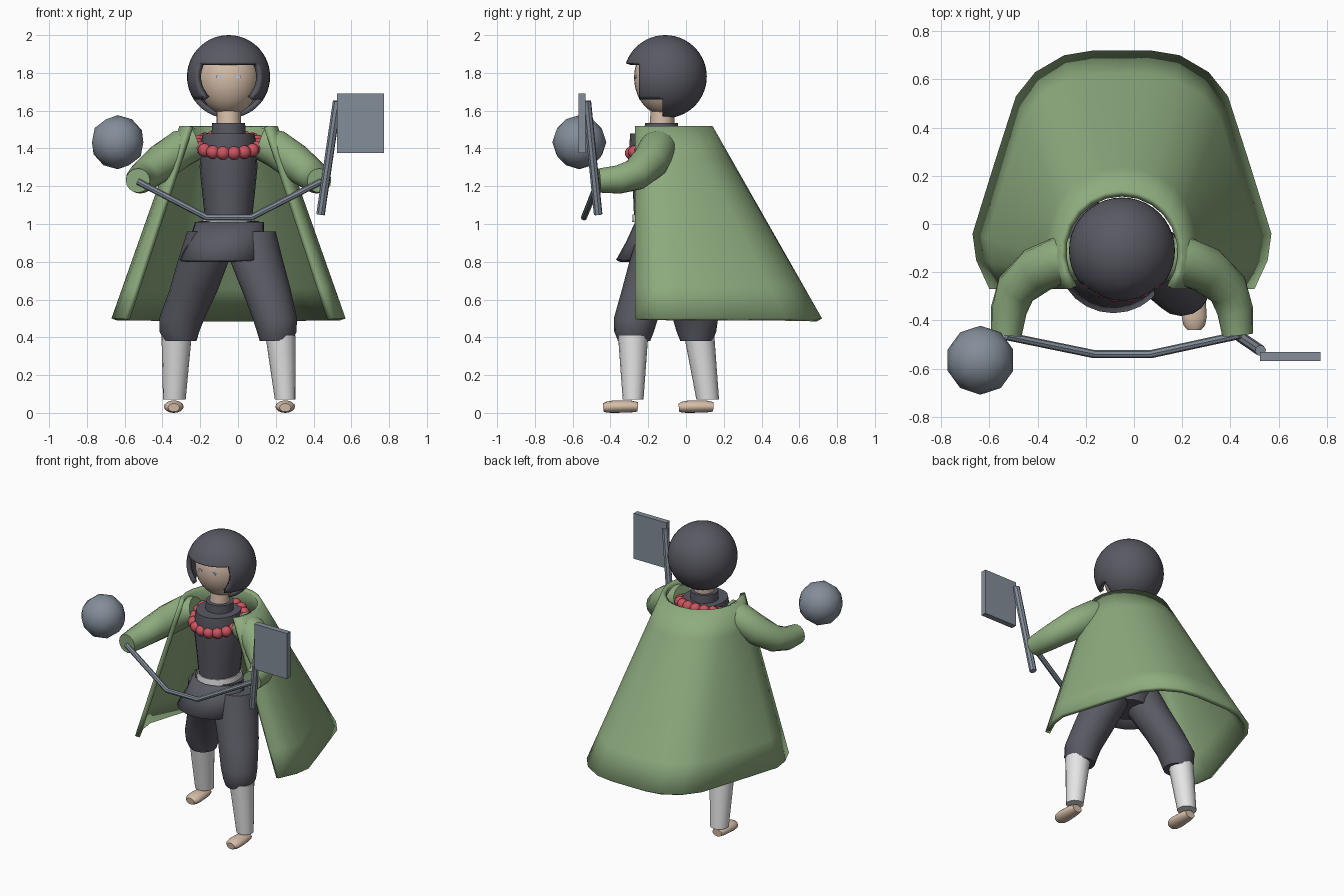
import bpy, bmesh, math
from mathutils import Vector

if "Cube" in bpy.data.objects:
    bpy.data.objects.remove(bpy.data.objects["Cube"])

CX = -0.05  # body centre line


def material(name, rgb):
    m = bpy.data.materials.new(name)
    m.use_nodes = True
    m.diffuse_color = (*rgb, 1)
    bsdf = m.node_tree.nodes["Principled BSDF"]
    bsdf.inputs["Base Color"].default_value = (*rgb, 1)
    bsdf.inputs["Roughness"].default_value = 0.8
    return m


DARK = material("charcoal cloth", (0.10, 0.10, 0.125))
GREEN = material("moss green", (0.27, 0.41, 0.21))
SKIN = material("skin", (0.68, 0.52, 0.40))
WHITE = material("white wrap", (0.78, 0.78, 0.78))
RED = material("red bead", (0.60, 0.09, 0.115))
STEEL = material("blue steel", (0.23, 0.27, 0.32))
EYE = material("pale blue", (0.50, 0.60, 0.70))


def finish(name, bm, mat, smooth=True, closed=True):
    if closed:
        bmesh.ops.recalc_face_normals(bm, faces=bm.faces[:])
    mesh = bpy.data.meshes.new(name)
    bm.to_mesh(mesh)
    bm.free()
    mesh.materials.append(mat)
    ob = bpy.data.objects.new(name, mesh)
    bpy.context.collection.objects.link(ob)
    if smooth:
        bpy.ops.object.select_all(action='DESELECT')
        ob.select_set(True)
        bpy.context.view_layer.objects.active = ob
        bpy.ops.object.shade_smooth_by_angle(angle=math.radians(40))
    return ob


def loft(name, rings, mat, sides=16, level=False):
    """Skin rings (x, y, z, radius[, second radius]) along a path; level keeps rings flat."""
    bm = bmesh.new()
    pts = [Vector(r[:3]) for r in rings]
    rows = []
    for i, r in enumerate(rings):
        u, v = Vector((1, 0, 0)), Vector((0, 1, 0))
        if not level:
            a, b = pts[max(i - 1, 0)], pts[min(i + 1, len(pts) - 1)]
            t = (b - a).normalized()
            u = t.cross(Vector((0, 0, 1))).normalized()
            v = u.cross(t)
        angles = [math.tau * k / sides for k in range(sides)]
        rows.append([bm.verts.new(pts[i] + u * r[3] * math.cos(a) + v * r[-1] * math.sin(a))
                     for a in angles])
    for low, high in zip(rows, rows[1:]):
        for k in range(sides):
            n = (k + 1) % sides
            bm.faces.new((low[k], low[n], high[n], high[k]))
    bm.faces.new(rows[0][::-1])
    bm.faces.new(rows[-1])
    return finish(name, bm, mat)


def sheet(name, rows, mat, thickness):
    """Open cloth made from rows of points, thickened inwards."""
    bm = bmesh.new()
    grid = [[bm.verts.new(p) for p in row] for row in rows]
    for low, high in zip(grid, grid[1:]):
        for k in range(len(low) - 1):
            bm.faces.new((low[k], low[k + 1], high[k + 1], high[k]))
    ob = finish(name, bm, mat, closed=False)
    mod = ob.modifiers.new("thickness", 'SOLIDIFY')
    mod.thickness, mod.offset = thickness, -1
    return ob


def ball(bm, centre, scale, u=32, v=20):
    made = bmesh.ops.create_uvsphere(bm, u_segments=u, v_segments=v, radius=1)["verts"]
    bmesh.ops.scale(bm, vec=scale, verts=made)
    bmesh.ops.translate(bm, vec=centre, verts=made)


# Head, eyes and neck
bm = bmesh.new()
ball(bm, (CX, -0.11, 1.775), (0.165, 0.165, 0.2))
finish("head", bm, SKIN)
for side, label in ((1, "left"), (-1, "right")):
    x = CX + side * 0.052
    loft(label + "_eye", [(x, -0.262, 1.78, 0.014, 0.01), (x, -0.271, 1.78, 0.014, 0.01)], EYE)
loft("neck", [(CX, -0.13, 1.5, 0.065), (CX, -0.12, 1.62, 0.065)], SKIN, level=True)

# Bobbed hair: a shell cut open around the face
bm = bmesh.new()
ball(bm, (CX, -0.11, 1.78), (0.22, 0.22, 0.22), 40, 26)
cuts = (((0, 0, 1.85), (0, 0, 1)), ((0, 0, 1.66), (0, 0, 1)),
        ((0, -0.25, 0), (0, 1, 0)), ((0, -0.125, 0), (0, 1, 0)))
for co, no in cuts:
    bmesh.ops.bisect_plane(bm, geom=bm.verts[:] + bm.edges[:] + bm.faces[:],
                           plane_co=co, plane_no=no)
gone = []
for f in bm.faces:
    c = f.calc_center_median()
    if c.z < 1.85 and c.y < (-0.25 if c.z > 1.66 else -0.125):
        gone.append(f)
bmesh.ops.delete(bm, geom=gone, context='FACES')
hair = finish("hair", bm, DARK)
mod = hair.modifiers.new("thickness", 'SOLIDIFY')
mod.thickness, mod.offset = 0.03, -1

# Torso with collar, belt and hips
loft("collar", [(CX, -0.13, 1.46, 0.09), (CX, -0.13, 1.535, 0.088)], DARK, level=True)
loft("torso", [(CX, -0.13, 1.03, 0.125, 0.145), (CX, -0.13, 1.15, 0.138, 0.15),
               (CX, -0.135, 1.3, 0.153, 0.158), (CX, -0.14, 1.42, 0.148, 0.16),
               (CX, -0.14, 1.48, 0.137, 0.155)], DARK, 20, True)
loft("belt", [(CX, -0.13, 1.01, 0.14, 0.155), (CX, -0.13, 1.05, 0.135, 0.152)], WHITE, 20, True)
loft("hips", [(CX, -0.12, 0.8, 0.13), (CX, -0.12, 0.92, 0.17, 0.15),
              (CX, -0.13, 1.015, 0.16, 0.14)], DARK, level=True)

# Flared front apron
rows = []
for x, y, z, rx, ry in ((-0.085, -0.16, 0.81, 0.225, 0.21), (-0.06, -0.14, 0.91, 0.2, 0.175),
                        (-0.045, -0.13, 1.01, 0.182, 0.14)):
    angles = [math.radians(-180 + 15 * k) for k in range(13)]
    rows.append([(x + rx * math.cos(a), y + ry * math.sin(a), z) for a in angles])
sheet("apron", rows, DARK, 0.02)

# Legs: trousers, wraps and feet
loft("left_trouser", [(0.2, -0.275, 0.38, 0.085), (0.205, -0.275, 0.43, 0.105),
                      (0.195, -0.265, 0.5, 0.117), (0.15, -0.21, 0.65, 0.13),
                      (0.10, -0.16, 0.8, 0.14), (0.08, -0.13, 0.96, 0.12)], DARK, level=True)
loft("right_trouser", [(-0.305, 0.055, 0.38, 0.085), (-0.31, 0.055, 0.43, 0.105),
                       (-0.297, 0.05, 0.5, 0.12), (-0.235, 0, 0.65, 0.128),
                       (-0.185, -0.07, 0.8, 0.135), (-0.15, -0.12, 0.96, 0.12)], DARK, level=True)
loft("left_wrap", [(0.25, -0.28, 0.07, 0.055), (0.225, -0.28, 0.41, 0.08)], WHITE, level=True)
loft("right_wrap", [(-0.337, 0.115, 0.07, 0.06), (-0.325, 0.07, 0.41, 0.08)], WHITE, level=True)
for label, x, heel in (("left", 0.25, -0.255), ("right", -0.34, 0.145)):
    loft(label + "_foot", [(x, heel, 0.032, 0.035, 0.025), (x, heel - 0.04, 0.034, 0.046, 0.032),
                           (x, heel - 0.13, 0.033, 0.052, 0.033),
                           (x, heel - 0.165, 0.03, 0.045, 0.029),
                           (x, heel - 0.183, 0.028, 0.03, 0.022)], SKIN)

# Open-fronted cape, widening from the neckline to the hem
hem = [(0.55, -0.27), (0.605, -0.15), (0.62, -0.04), (0.53, 0.25), (0.44, 0.53),
       (0.36, 0.63), (0.24, 0.70), (0.12, 0.72), (0, 0.72)]
neckline = []
for k in range(9):
    a = math.radians(-35 + 125 * k / 8)
    neckline.append((0.26 * math.cos(a), -0.12 + 0.26 * math.sin(a)))
rows = []
for step in range(7):
    f = step / 6
    half = [(h[0] + (n[0] - h[0]) * f, h[1] + (n[1] - h[1]) * f) for h, n in zip(hem, neckline)]
    full = half + [(-x, y) for x, y in half[-2::-1]]
    rows.append([(CX + x, y, 0.5 + 1.02 * f) for x, y in full])
sheet("cape", rows, GREEN, 0.03)

# Sleeves
for side, label in ((1, "left"), (-1, "right")):
    arm = [(0.17, -0.14, 1.425, 0.085), (0.25, -0.15, 1.4, 0.1), (0.35, -0.19, 1.33, 0.098),
           (0.44, -0.27, 1.26, 0.085), (0.47, -0.36, 1.235, 0.075), (0.48, -0.46, 1.23, 0.064)]
    loft(label + "_sleeve", [(CX + side * x, y, z, r) for x, y, z, r in arm], GREEN)

# Bead necklace, lower at the front
bm = bmesh.new()
for k in range(18):
    a = math.tau * k / 18
    ball(bm, (CX + 0.165 * math.cos(a), -0.14 + 0.15 * math.sin(a), 1.42 + 0.045 * math.sin(a)),
         (0.036, 0.036, 0.036), 12, 8)
finish("bead_necklace", bm, RED)

# Weapon: linking rod, handle, blade and weight
loft("link_rod", [(-0.53, -0.465, 1.225, 0.017), (-0.165, -0.54, 1.035, 0.017),
                  (0.07, -0.54, 1.035, 0.017), (0.44, -0.46, 1.225, 0.017)], STEEL, 8)
loft("handle", [(0.437, -0.465, 1.05, 0.023), (0.525, -0.525, 1.65, 0.023)], STEEL, 8)
bm = bmesh.new()
bmesh.ops.create_cube(bm, size=1)
bmesh.ops.scale(bm, vec=(0.25, 0.038, 0.315), verts=bm.verts[:])
bmesh.ops.translate(bm, vec=(0.648, -0.55, 1.533), verts=bm.verts[:])
finish("blade", bm, STEEL, smooth=False)
bm = bmesh.new()
bmesh.ops.create_icosphere(bm, subdivisions=2, radius=0.143)
bmesh.ops.translate(bm, vec=(-0.637, -0.565, 1.433), verts=bm.verts[:])
finish("weight", bm, STEEL)
